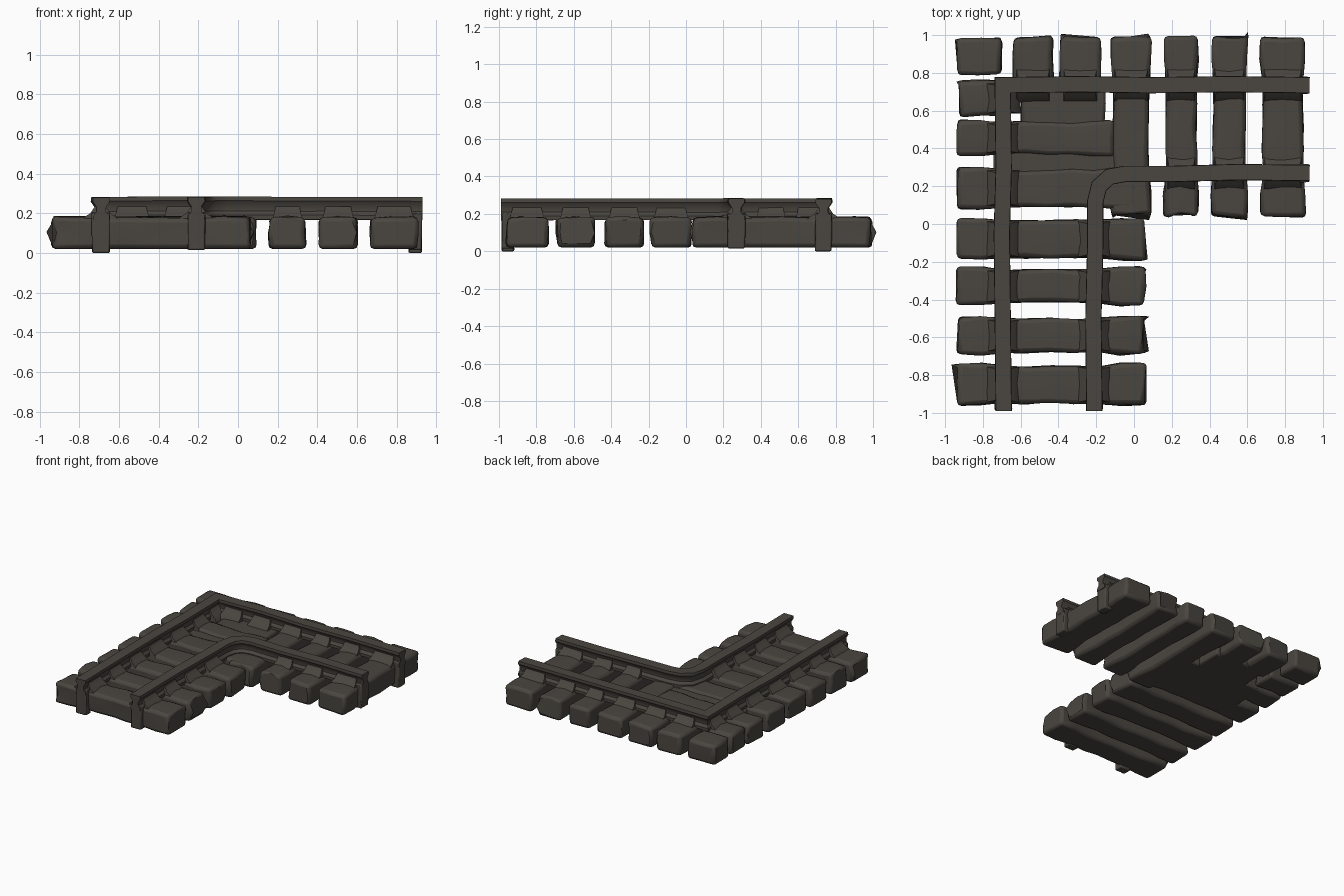
import bpy, bmesh, math, random
from mathutils import Vector

if "Cube" in bpy.data.objects:
    bpy.data.objects.remove(bpy.data.objects["Cube"])

random.seed(4)
mat = bpy.data.materials.new("dark weathered brown")
mat.diffuse_color = (0.068, 0.061, 0.051, 1)
mat.use_nodes = True
mat.node_tree.nodes["Principled BSDF"].inputs["Base Color"].default_value = mat.diffuse_color


def finish(name, bm, bevel=0.0, angle=40):
    bmesh.ops.recalc_face_normals(bm, faces=bm.faces[:])
    me = bpy.data.meshes.new(name)
    bm.to_mesh(me)
    bm.free()
    me.materials.append(mat)
    ob = bpy.data.objects.new(name, me)
    bpy.context.collection.objects.link(ob)
    if bevel:
        m = ob.modifiers.new("bevel", 'BEVEL')
        m.width, m.segments = bevel, 2
        m.limit_method, m.angle_limit = 'ANGLE', math.radians(45)
    bpy.ops.object.select_all(action='DESELECT')
    bpy.context.view_layer.objects.active = ob
    ob.select_set(True)
    bpy.ops.object.shade_smooth_by_angle(angle=math.radians(angle))
    return ob


def loft(bm, rings):
    rings = [[bm.verts.new(p) for p in r] for r in rings]
    n = len(rings[0])
    for a, b in zip(rings, rings[1:]):
        for i in range(n):
            j = (i + 1) % n
            bm.faces.new((a[i], a[j], b[j], b[i]))
    bm.faces.new(rings[0][::-1])
    bm.faces.new(rings[-1])


def block(name, x0, x1, y0, y1, z0=0.02, z1=0.18, jit=0.008, bevel=0.022, waist=0.0):
    """Rough hewn block, lofted along its longer side, optionally pinched in the middle."""
    along_x = (x1 - x0) > (y1 - y0)
    a0, a1, b0, b1 = (x0, x1, y0, y1) if along_x else (y0, y1, x0, x1)
    n = max(2, round((a1 - a0) / 0.12))
    bm = bmesh.new()
    rings = []
    mid = (b0 + b1) / 2
    r = lambda: random.uniform(-jit, jit)
    for k in range(n + 1):
        t = k / n
        a = a0 + (a1 - a0) * t
        w = waist if 0.2 < t < 0.8 else 0
        ring = []
        for b, z in ((b0 + w, z0), (b1 - w, z0), (b1 - w, (z0 + z1) / 2), (b1 - w, z1),
                     (mid, z1 + 0.004), (b0 + w, z1), (b0 + w, (z0 + z1) / 2)):
            aa, bb = a + r() * 1.3, b + r()
            zz = z + (r() * 0.6 if z > z0 else 0)
            ring.append((aa, bb, zz) if along_x else (bb, aa, zz))
        rings.append(ring)
    loft(bm, rings)
    return finish(name, bm, bevel)


# Sleepers of the branch running along y (each lies along x)
side = [(-0.96, -0.74, 0.06), (-0.69, -0.49, 0.05), (-0.43, -0.23, 0.06), (-0.19, 0.03, 0.06),
        (0.08, 0.30, 0.02), (0.36, 0.55, -0.10)]
for i, (y0, y1, x1) in enumerate(side):
    block(f"side_sleeper_{i}", -0.935, x1, y0, y1, waist=0.012)

# Sleepers of the branch running along x (each lies along y)
back = [(-0.12, 0.09, 0.05), (0.16, 0.34, 0.04), (0.41, 0.60, 0.04), (0.67, 0.905, 0.04)]
for i, (x0, x1, y0) in enumerate(back):
    block(f"back_sleeper_{i}", x0, x1, y0, 0.99, waist=0.010)

# Short sleepers and filling of the corner
block("corner_block", -0.935, -0.70, 0.79, 0.98)
block("corner_side_stub", -0.925, -0.66, 0.57, 0.76)
block("corner_back_stub_a", -0.64, -0.43, 0.69, 0.99)
block("corner_back_stub_b", -0.39, -0.18, 0.69, 0.99)
block("corner_fill_main", -0.74, -0.02, 0.10, 0.54, z1=0.16, bevel=0.01)
block("corner_fill_back", -0.60, -0.15, 0.50, 0.76, z1=0.165, bevel=0.015)

# Rails: one I-shaped profile swept with mitred corners
PROFILE = [(-0.042, 0.168), (0.042, 0.168), (0.042, 0.19), (0.025, 0.21), (0.025, 0.235),
           (0.043, 0.262), (0.041, 0.283), (-0.041, 0.283), (-0.043, 0.262),
           (-0.025, 0.235), (-0.025, 0.21), (-0.042, 0.19)]


def rail(name, path):
    pts = [Vector(p) for p in path]
    rings = []
    for i, p in enumerate(pts):
        d0 = (p - pts[i - 1]).normalized() if i else (pts[1] - p).normalized()
        d1 = (pts[i + 1] - p).normalized() if i < len(pts) - 1 else d0
        n0, n1 = Vector((-d0.y, d0.x)), Vector((-d1.y, d1.x))
        m = (n0 + n1).normalized()
        m /= m.dot(n0)
        dz = random.uniform(-0.003, 0.003)
        rings.append([(p.x + m.x * u, p.y + m.y * u, z + dz) for u, z in PROFILE])
    bm = bmesh.new()
    loft(bm, rings)
    finish(name, bm, angle=35)


rail("outer_rail", [(-0.69, -0.99), (-0.695, -0.5), (-0.70, -0.05), (-0.69, 0.3), (-0.695, 0.735),
                    (-0.3, 0.74), (0.1, 0.735), (0.5, 0.74), (0.93, 0.735)])
rail("inner_rail", [(-0.21, -0.99), (-0.215, -0.5), (-0.205, -0.1), (-0.205, 0.12), (-0.185, 0.20),
                    (-0.13, 0.25), (-0.05, 0.265), (0.2, 0.265), (0.55, 0.275), (0.93, 0.27)])


# Sloped chairs where the rails sit on the sleepers
def chair(name, cx, cy, lx, ly, along_y):
    bm = bmesh.new()
    rings = []
    for z, w, l in ((0.15, 0.095, 1.0), (0.18, 0.082, 0.97), (0.20, 0.05, 0.9), (0.235, 0.027, 0.8)):
        hx, hy = (w, ly / 2 * l) if along_y else (lx / 2 * l, w)
        rings.append([(cx + sx * hx, cy + sy * hy, z)
                      for sx, sy in ((-1, -1), (1, -1), (1, 1), (-1, 1))])
    loft(bm, rings)
    finish(name, bm)


for i, (y0, y1, x1) in enumerate(side):
    for rx in (-0.695, -0.21):
        if rx < -0.5 or y1 < 0.2:
            chair(f"side_chair_{i}", rx, (y0 + y1) / 2, 0, y1 - y0 - 0.03, True)
for i, (x0, x1, y0) in enumerate(back):
    for ry in (0.737, 0.268):
        if ry > 0.5 or x0 > 0:
            chair(f"back_chair_{i}", (x0 + x1) / 2, ry, x1 - x0 - 0.03, 0, False)
for x in (-0.535, -0.285):
    chair("corner_chair", x, 0.737, 0.18, 0, False)
chair("corner_chair_side", -0.695, 0.665, 0, 0.16, True)

# Rail ends wrapping down over the last sleepers
for x, z in ((-0.692, 0.0), (-0.21, 0.015)):
    block("front_end_strap", x - 0.045, x + 0.045, -0.985, -0.92, z0=z, z1=0.2, jit=0.003, bevel=0.008)
for y, z in ((0.735, 0.0), (0.27, 0.015)):
    block("right_end_strap", 0.86, 0.927, y - 0.045, y + 0.045, z0=z, z1=0.2, jit=0.003, bevel=0.008)
